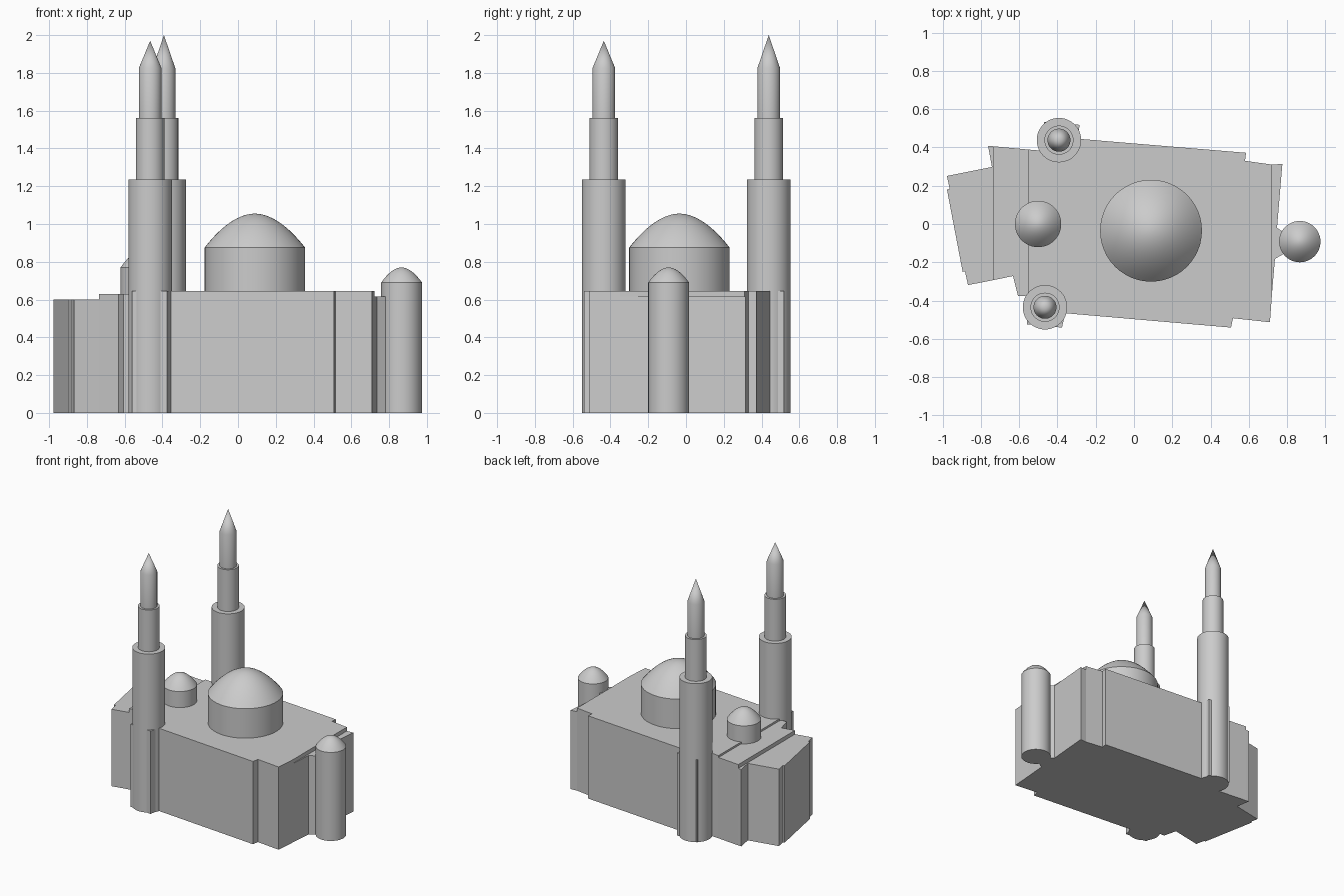
import bpy, bmesh, math
from mathutils import Vector

cube = bpy.data.objects.get("Cube")
if cube:
    bpy.data.objects.remove(cube, do_unlink=True)

# One stone colour for everything
stone = bpy.data.materials.new("grey_stone")
stone.use_nodes = True
stone.diffuse_color = (0.6, 0.6, 0.6, 1)
stone.node_tree.nodes["Principled BSDF"].inputs["Base Color"].default_value = (0.6, 0.6, 0.6, 1)


def finish(name, bm, smooth=False):
    bmesh.ops.recalc_face_normals(bm, faces=bm.faces)
    mesh = bpy.data.meshes.new(name)
    bm.to_mesh(mesh)
    bm.free()
    mesh.materials.append(stone)
    obj = bpy.data.objects.new(name, mesh)
    bpy.context.collection.objects.link(obj)
    if smooth:
        bpy.ops.object.select_all(action="DESELECT")
        obj.select_set(True)
        bpy.context.view_layer.objects.active = obj
        bpy.ops.object.shade_smooth_by_angle(angle=math.radians(30))
    return obj


def prism(name, outline, height):
    """Extrude a ground plan up to a flat roof."""
    bm = bmesh.new()
    base = bm.faces.new([bm.verts.new((x, y, 0)) for x, y in outline])
    top = bmesh.ops.extrude_face_region(bm, geom=[base], use_keep_orig=True)["geom"]
    verts = [v for v in top if isinstance(v, bmesh.types.BMVert)]
    bmesh.ops.translate(bm, verts=verts, vec=(0, 0, height))
    return finish(name, bm)


def lathe(name, centre, profile):
    """Spin a (radius, height) profile around a vertical axis."""
    bm = bmesh.new()
    verts = [bm.verts.new((r, 0, z)) for r, z in profile]
    edges = [bm.edges.new(pair) for pair in zip(verts, verts[1:])]
    bmesh.ops.spin(bm, geom=verts + edges, cent=(0, 0, 0), axis=(0, 0, 1),
                   angle=math.tau, steps=48, use_merge=True)
    bmesh.ops.remove_doubles(bm, verts=bm.verts, dist=0.0001)
    bmesh.ops.translate(bm, verts=bm.verts, vec=Vector((*centre, 0)))
    return finish(name, bm, True)


def domed_drum(name, centre, radius, rim, top, steps=14):
    profile = [(0, 0), (radius, 0), (radius, rim)]
    for i in range(1, steps + 1):
        f = 1 - i / steps
        profile.append((radius * f, rim + (top - rim) * (1 - f ** 1.9)))
    return lathe(name, centre, profile)


def minaret(name, centre, tip):
    return lathe(name, centre, [
        (0, 0), (0.116, 0), (0.116, 1.235), (0.076, 1.235), (0.076, 1.56),
        (0.06, 1.56), (0.06, 1.825), (0, tip)])


# Main hall with corner blocks behind the minarets
prism("main_hall", [
    (0.722, 0.31), (0.58, 0.33), (0.585, 0.372), (-0.29, 0.445), (-0.285, 0.518),
    (-0.47, 0.533), (-0.482, 0.383), (-0.553, 0.389), (-0.553, -0.377),
    (-0.56, -0.524), (-0.376, -0.541), (-0.36, -0.466), (0.507, -0.541),
    (0.517, -0.492), (0.71, -0.513), (0.722, -0.35)], 0.645)

# Stepped lower roofs at either end
prism("east_ledge", [
    (0.722, 0.31), (0.722, -0.35), (0.736, -0.183), (0.747, -0.02), (0.775, 0.314)], 0.615)
prism("west_step", [
    (-0.553, 0.389), (-0.735, 0.406), (-0.735, -0.293), (-0.632, -0.272),
    (-0.606, -0.377), (-0.553, -0.377)], 0.63)
prism("west_wing", [
    (-0.735, 0.406), (-0.762, 0.408), (-0.742, 0.298), (-0.977, 0.251),
    (-0.963, 0.183), (-0.977, 0.18), (-0.895, -0.25), (-0.883, -0.247),
    (-0.867, -0.319), (-0.735, -0.293)], 0.6)

# Round turret on the end wall and its connecting block
prism("turret_link", [
    (0.72, -0.19), (0.736, -0.183), (0.8, -0.145), (0.8, -0.055), (0.747, -0.02),
    (0.72, -0.02)], 0.615)
domed_drum("end_turret", (0.866, -0.092), 0.108, 0.69, 0.77)

# Roof domes
domed_drum("main_dome", (0.089, -0.035), 0.266, 0.875, 1.055)
domed_drum("small_dome", (-0.501, 0), 0.121, 0.77, 0.86)

# Minarets
minaret("front_minaret", (-0.465, -0.435), 1.97)
minaret("back_minaret", (-0.392, 0.438), 2.0)
